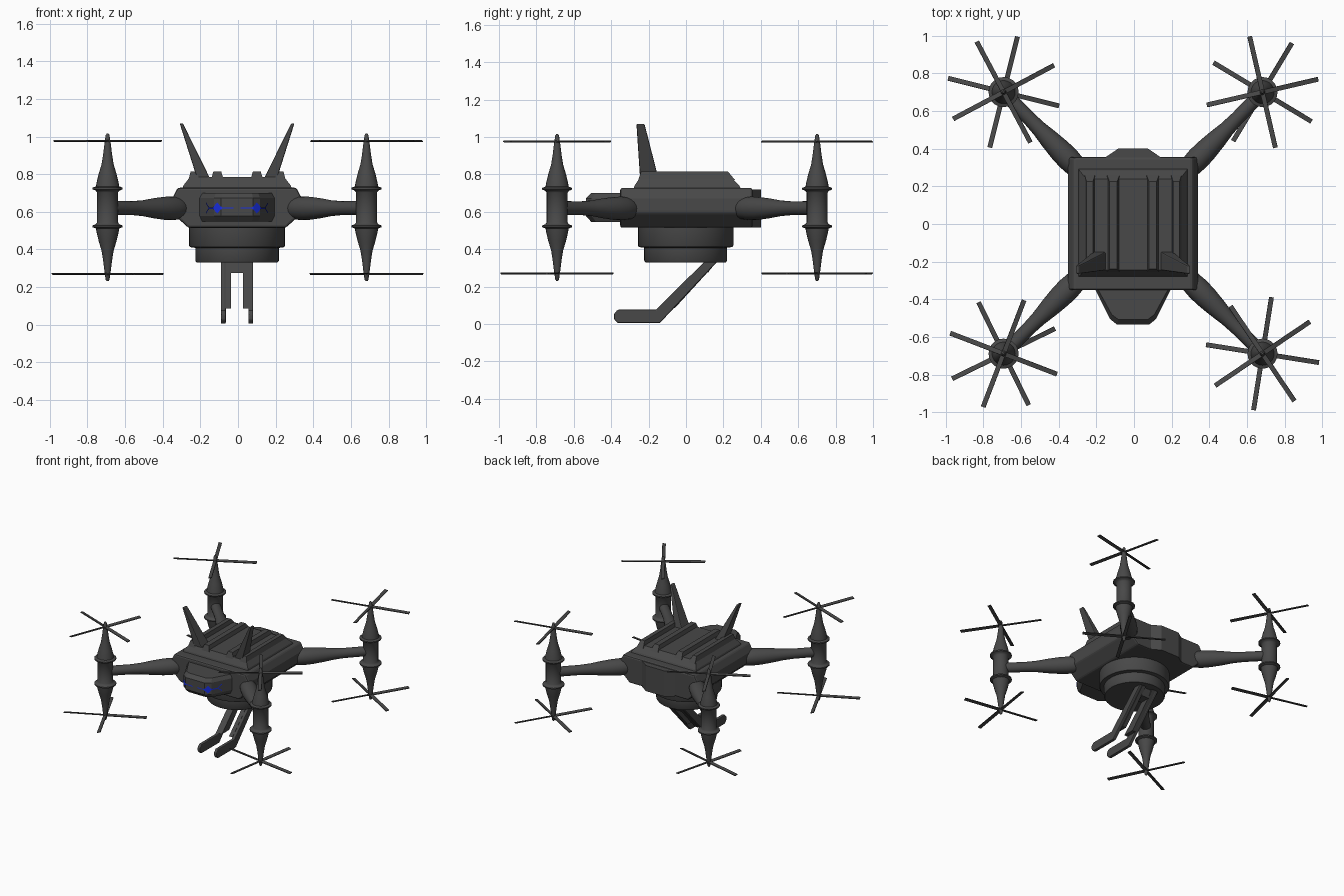
import bpy, bmesh, math
from mathutils import Vector, Matrix

if "Cube" in bpy.data.objects:
    bpy.data.objects.remove(bpy.data.objects["Cube"])

OX = -0.005  # small sideways offset of the whole model


def material(name, rgb):
    m = bpy.data.materials.new(name)
    m.diffuse_color = (*rgb, 1)
    m.use_nodes = True
    m.node_tree.nodes["Principled BSDF"].inputs["Base Color"].default_value = m.diffuse_color
    return m


GREY = material("dark grey", (0.065, 0.065, 0.065))
BLUE = material("eye blue", (0.01, 0.03, 0.8))


def finish(name, bm, mat=GREY, bevel=0, smooth=False):
    bmesh.ops.recalc_face_normals(bm, faces=bm.faces)
    me = bpy.data.meshes.new(name)
    bm.to_mesh(me)
    bm.free()
    me.materials.append(mat)
    ob = bpy.data.objects.new(name, me)
    bpy.context.collection.objects.link(ob)
    ob.location.x = OX
    if bevel:
        b = ob.modifiers.new("bevel", 'BEVEL')
        b.width, b.segments, b.limit_method = bevel, 2, 'ANGLE'
    if smooth:
        bpy.ops.object.select_all(action='DESELECT')
        ob.select_set(True)
        bpy.context.view_layer.objects.active = ob
        bpy.ops.object.shade_smooth_by_angle(angle=math.radians(40))
    return ob


def loft(name, rings, **kw):
    """Skin a stack of closed rings and cap both ends."""
    bm = bmesh.new()
    vs = [[bm.verts.new(p) for p in r] for r in rings]
    n = len(vs[0])
    for a, b in zip(vs, vs[1:]):
        for i in range(n):
            j = (i + 1) % n
            bm.faces.new((a[i], a[j], b[j], b[i]))
    bm.faces.new(vs[0])
    bm.faces.new(vs[-1])
    return finish(name, bm, **kw)


def lathe(name, profile, matrix, sides=20):
    """Revolve (radius, height) pairs around the local z axis."""
    rings = [[matrix @ Vector((r * math.cos(2 * math.pi * i / sides),
                               r * math.sin(2 * math.pi * i / sides), z))
              for i in range(sides)] for r, z in profile]
    return loft(name, rings, smooth=True)


def prism_x(name, yz, x0, x1, **kw):
    return loft(name, [[(x, y, z) for y, z in yz] for x in (x0, x1)], **kw)


def rect(hx, y0, y1, z, cx=0):
    return [(cx - hx, y0, z), (cx + hx, y0, z), (cx + hx, y1, z), (cx - hx, y1, z)]


# Body: chamfered section run from front to back
half = [(0.26, 0.515), (0.345, 0.595), (0.345, 0.67), (0.315, 0.728)]
section = half + [(-x, z) for x, z in reversed(half)]
loft("body", [[(x, y, z) for x, z in section] for y in (-0.352, 0.356)], bevel=0.012)

# Rear bump
loft("rear_block", [[(-.145, .33, z), (-.145, .356, z), (-.08, .4, z),
                     (.08, .4, z), (.145, .356, z), (.145, .33, z)] for z in (.515, .72)])

# Top cover and ribs
loft("top_cover", [rect(.29, -.28, .293, .725), rect(.285, -.275, .285, .74),
                   rect(.25, -.245, .24, .785)])
for s in (-1, 1):
    for cx, w in ((0.23, 0.028), (0.105, 0.034)):
        loft("cooling_rib", [rect(w, -.255, .262, .77, s * cx),
                             rect(w * .6, -.24, .225, .815, s * cx)])
    # Swept fins
    loft("fin", [[(s * x, y, z) for x, y in pts] for z, pts in (
        (.77, [(.14, -.245), (.21, -.245), (.21, -.145), (.14, -.145)]),
        (1.07, [(.288, -.265), (.305, -.265), (.305, -.222), (.288, -.222)]))], bevel=.006)

# Nose: tapered plan outline
PATH = [(0, -.535), (.085, -.535), (.122, -.505), (.2, -.35)]
plan = PATH[1:] + [(.2, -.32), (-.2, -.32)] + [(-x, y) for x, y in reversed(PATH[1:])]
loft("nose", [[(x * (.5 + .5 * k), -.35 + (y + .35) * k, z) for x, y in plan]
              for z, k in ((.547, .85), (.578, 1), (.672, 1), (.70, .85))])


def on_nose(s, z, side):
    """Point on the nose surface at distance s from its middle line."""
    for (x0, y0), (x1, y1) in zip(PATH, PATH[1:]):
        d = math.hypot(x1 - x0, y1 - y0)
        if s <= d or (x1, y1) == PATH[-1]:
            t = s / d
            nx, ny = (y0 - y1) / d, (x1 - x0) / d
            return (side * (x0 + (x1 - x0) * t - nx * .004),
                    y0 + (y1 - y0) * t - ny * .004, z)
        s -= d


# Blue eyes wrapped around the nose corners
C = .108
for side in (-1, 1):
    bm = bmesh.new()

    def strip(s0, z0, w0, s1, z1, w1, n=8):
        prev = None
        for i in range(n + 1):
            t = i / n
            s, z, w = s0 + (s1 - s0) * t, z0 + (z1 - z0) * t, w0 + (w1 - w0) * t
            cur = [bm.verts.new(on_nose(s, z + k * w, side)) for k in (-1, 1)]
            if prev:
                bm.faces.new((prev[0], prev[1], cur[1], cur[0]))
            prev = cur

    strip(C - .03, .62, .002, C, .62, .03)
    strip(C, .62, .03, C + .03, .62, .002)
    strip(.018, .62, .003, C, .62, .003)
    strip(C, .62, .004, C + .075, .62, .004)
    for k in (-1, 1):
        strip(C + .075, .62, .004, C + .11, .62 + k * .025, .004)
    finish("eye", bm, mat=BLUE)

# Belly turret in two steps
lathe("belly_turret", [(.215, .33), (.222, .34), (.222, .408), (.25, .412), (.255, .42), (.255, .53)],
      Matrix.Translation((0, -.002, 0)), 40)

# Landing legs
leg = [(.178, .345), (.10, .335), (-.16, .077), (-.365, .077), (-.385, .055),
       (-.385, .027), (-.365, .005), (-.14, .005)]
strut = [(.178, .345), (.10, .335), (-.152, .085), (-.06, .085)]
for s in (-1, 1):
    prism_x("leg", leg, s * .06, s * .086, bevel=.006)
    prism_x("leg_inner_strut", strut, s * .031, s * .062)
prism_x("leg_crossbar", [(.04, .275), (.12, .275), (.15, .335), (.1, .335)], -.035, .035)

# Rotor pods, arms and blades
up = [(.056, 0), (.056, .08), (.064, .09), (.08, .096), (.08, .105), (.062, .112),
      (.058, .135), (.047, .18), (.032, .23), (.024, .28), (.016, .345), (.01, .385), (.005, .392)]
pod = [(r, -h) for r, h in reversed(up[1:])] + up
arm = [(.02, -.02), (.042, 0), (.058, .04), (.063, .1), (.061, .16), (.053, .24),
       (.042, .32), (.037, .4), (.037, .6)]
corners = [(-1, 1, 28, 76), (1, 1, 13, 59), (-1, -1, 69, 26), (1, -1, 34, 81)]
for sx, sy, a_up, a_low in corners:
    hub = Vector((sx * .688, sy * .695 + .006, 0))
    lathe("rotor_pod", pod, Matrix.Translation(hub + Vector((0, 0, .623))))
    start = Vector((sx * .275, sy * .275, .618))
    d = hub + Vector((0, 0, .62)) - start
    lathe("arm", arm, Matrix.Translation(start) @ d.to_track_quat('Z', 'Y').to_matrix().to_4x4())
    for name, z, ang in (("upper_rotor", .975, a_up), ("lower_rotor", .27, a_low)):
        bm = bmesh.new()
        for k in range(4):
            m = (Matrix.Translation(hub + Vector((0, 0, z)))
                 @ Matrix.Rotation(math.radians(ang + 90 * k), 4, 'Z')
                 @ Matrix.Translation((.152, 0, 0))
                 @ Matrix.Rotation(math.radians(12), 4, 'X')
                 @ Matrix.Diagonal((.304, .025, .006, 1)))
            bmesh.ops.create_cube(bm, size=1, matrix=m)
        finish(name, bm)
